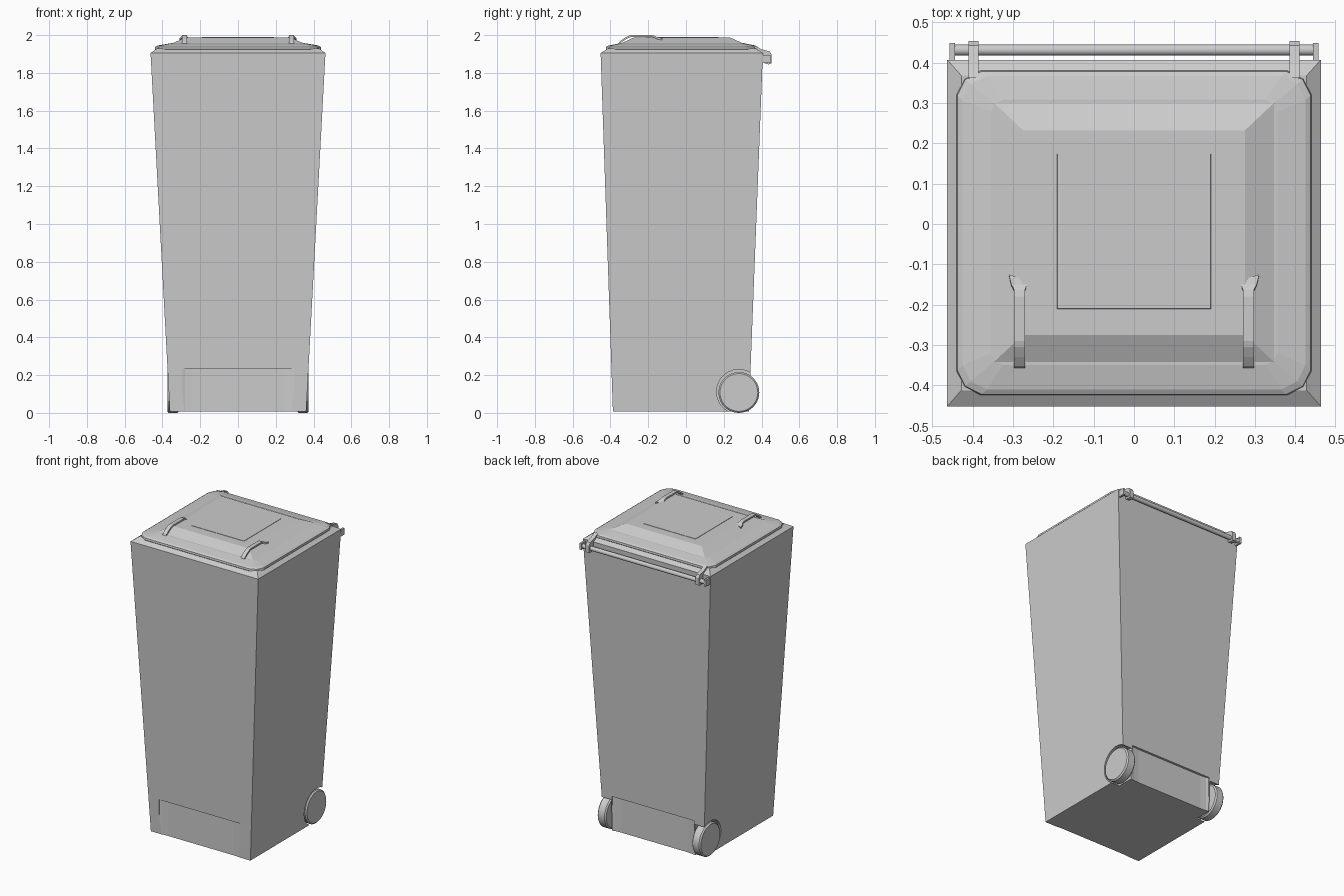
import bpy, bmesh, math
from mathutils import Matrix, Vector

if "Cube" in bpy.data.objects:
    bpy.data.objects.remove(bpy.data.objects["Cube"])


def finish(name, bm, smooth=False):
    bmesh.ops.recalc_face_normals(bm, faces=bm.faces)
    me = bpy.data.meshes.new(name)
    bm.to_mesh(me)
    bm.free()
    ob = bpy.data.objects.new(name, me)
    bpy.context.collection.objects.link(ob)
    if smooth:
        bpy.ops.object.select_all(action='DESELECT')
        bpy.context.view_layer.objects.active = ob
        ob.select_set(True)
        bpy.ops.object.shade_smooth_by_angle(angle=math.radians(35))
    return ob


def loft(name, rings, smooth=False):
    """Skin a list of equal-length point rings and cap both ends."""
    bm = bmesh.new()
    vs = [[bm.verts.new(p) for p in r] for r in rings]
    n = len(vs[0])
    for a, b in zip(vs, vs[1:]):
        for i in range(n):
            j = (i + 1) % n
            bm.faces.new((a[i], a[j], b[j], b[i]))
    bm.faces.new(vs[0][::-1])
    bm.faces.new(vs[-1])
    return finish(name, bm, smooth)


def rect(x, y0, y1, z):
    return [(-x, y0, z), (x, y0, z), (x, y1, z), (-x, y1, z)]


def cut_rect(x, y0, y1, z, c=0.06):
    """Rectangle with two-segment softened corners."""
    k = c / 3
    q = [(x - c, 0), (x - k, k), (x, c)]
    pts = [(a, y0 + b) for a, b in q] + [(a, y1 - b) for a, b in q[::-1]]
    pts += [(-a, y1 - b) for a, b in q] + [(-a, y0 + b) for a, b in q[::-1]]
    return [(a, b, z) for a, b in pts]


def box(name, x0, x1, y0, y1, z0, z1):
    return loft(name, [[(x0, y0, z), (x1, y0, z), (x1, y1, z), (x0, y1, z)]
                       for z in (z0, z1)])


def x_cylinder(name, x0, x1, y, z, r, bevel=0.0, seg=40):
    """Cylinder along x; bevel rounds the rims."""
    prof = [(x0, r), (x1, r)]
    if bevel:
        prof = [(x0, r - bevel), (x0 + bevel, r), (x1 - bevel, r), (x1, r - bevel)]
    rings = [[(px, y + pr * math.cos(t), z + pr * math.sin(t))
              for t in (2 * math.pi * i / seg for i in range(seg))] for px, pr in prof]
    return loft(name, rings, True)


def cut(target, cutter):
    m = target.modifiers.new("cut", 'BOOLEAN')
    m.operation = 'DIFFERENCE'
    m.solver = 'EXACT'
    m.object = cutter
    bpy.context.view_layer.objects.active = target
    bpy.ops.object.modifier_apply(modifier=m.name)
    bpy.data.objects.remove(cutter)


# tapered body with sloped rim
body = loft("bin_body", [
    rect(0.361, -0.387, 0.333, 0.008),
    rect(0.463, -0.452, 0.407, 1.905),
    rect(0.428, -0.412, 0.368, 1.93)])

# shallow foot panels, front and back, with rounded vertical sides
for y, d in ((-0.383, -1), (0.327, 1)):
    prof = [(-0.297, y + d * 0.1), (-0.297, y + d * 0.008), (-0.28, y + d * 0.003), (-0.24, y),
            (0.24, y), (0.28, y + d * 0.003), (0.297, y + d * 0.008), (0.297, y + d * 0.1)]
    cut(body, loft("panel_cutter", [[(a, b, z) for a, b in prof] for z in (-0.1, 0.235)]))

# wheel arches and wheels
for s, side in ((1, "right"), (-1, "left")):
    a, b = sorted((s * 0.302, s * 0.5))
    cut(body, x_cylinder("arch_cutter", a, b, 0.28, 0.112, 0.118))
    a, b = sorted((s * 0.312, s * 0.374))
    x_cylinder("wheel_" + side, a, b, 0.28, 0.108, 0.108, 0.008)
    a, b = sorted((s * 0.28, s * 0.32))
    x_cylinder("axle_" + side, a, b, 0.28, 0.108, 0.025, seg=16)

# lid: softened plate, raised centre, thin panel
loft("lid", [
    cut_rect(0.436, -0.42, 0.376, 1.92),
    cut_rect(0.44, -0.424, 0.38, 1.926),
    cut_rect(0.438, -0.422, 0.378, 1.938),
    cut_rect(0.425, -0.41, 0.367, 1.945),
    cut_rect(0.355, -0.35, 0.308, 1.957, 0.03)])
loft("lid_raised_centre", [
    rect(0.356, -0.35, 0.309, 1.953),
    rect(0.275, -0.275, 0.232, 1.988)])
loft("lid_panel", [
    rect(0.192, -0.212, 0.175, 1.98),
    rect(0.19, -0.21, 0.173, 1.99)])

# handles: bent strip flaring at its rear end (y, z, inner x, outer x)
path = [(-0.362, 1.945, 0.27, 0.297), (-0.352, 1.966, 0.27, 0.297),
        (-0.33, 1.982, 0.27, 0.297), (-0.305, 1.996, 0.27, 0.297),
        (-0.29, 2.0, 0.27, 0.297), (-0.18, 2.0, 0.27, 0.297),
        (-0.163, 1.996, 0.27, 0.297), (-0.15, 1.988, 0.265, 0.304),
        (-0.133, 1.984, 0.262, 0.31)]
for s, side in ((1, "right"), (-1, "left")):
    rings = []
    for i, (y, z, xi, xo) in enumerate(path):
        p, q = path[max(i - 1, 0)], path[min(i + 1, len(path) - 1)]
        t = Vector((q[0] - p[0], q[1] - p[1])).normalized() * 0.01
        oy, oz = t.y, -t.x
        sk = 0.008 if i == len(path) - 1 else 0
        rings.append([(s * xi, y - sk, z), (s * xo, y + sk, z),
                      (s * xo, y + sk + oy, z + oz), (s * xi, y - sk + oy, z + oz)])
    loft("handle_" + side, rings)

# rear hinge bar, end plates and lid brackets
x_cylinder("hinge_bar", -0.455, 0.455, 0.431, 1.872, 0.014, seg=20)
bracket = [(0.36, 1.928), (0.362, 1.946), (0.40, 1.925), (0.442, 1.914), (0.453, 1.898),
           (0.453, 1.85), (0.438, 1.845), (0.412, 1.852), (0.41, 1.9)]
for s, side in ((1, "right"), (-1, "left")):
    loft("hinge_bracket_" + side, [[(s * x, y, z) for y, z in bracket] for x in (0.385, 0.41)])
    a, b = sorted((s * 0.444, s * 0.457))
    box("hinge_end_" + side, a, b, 0.39, 0.448, 1.852, 1.895)
